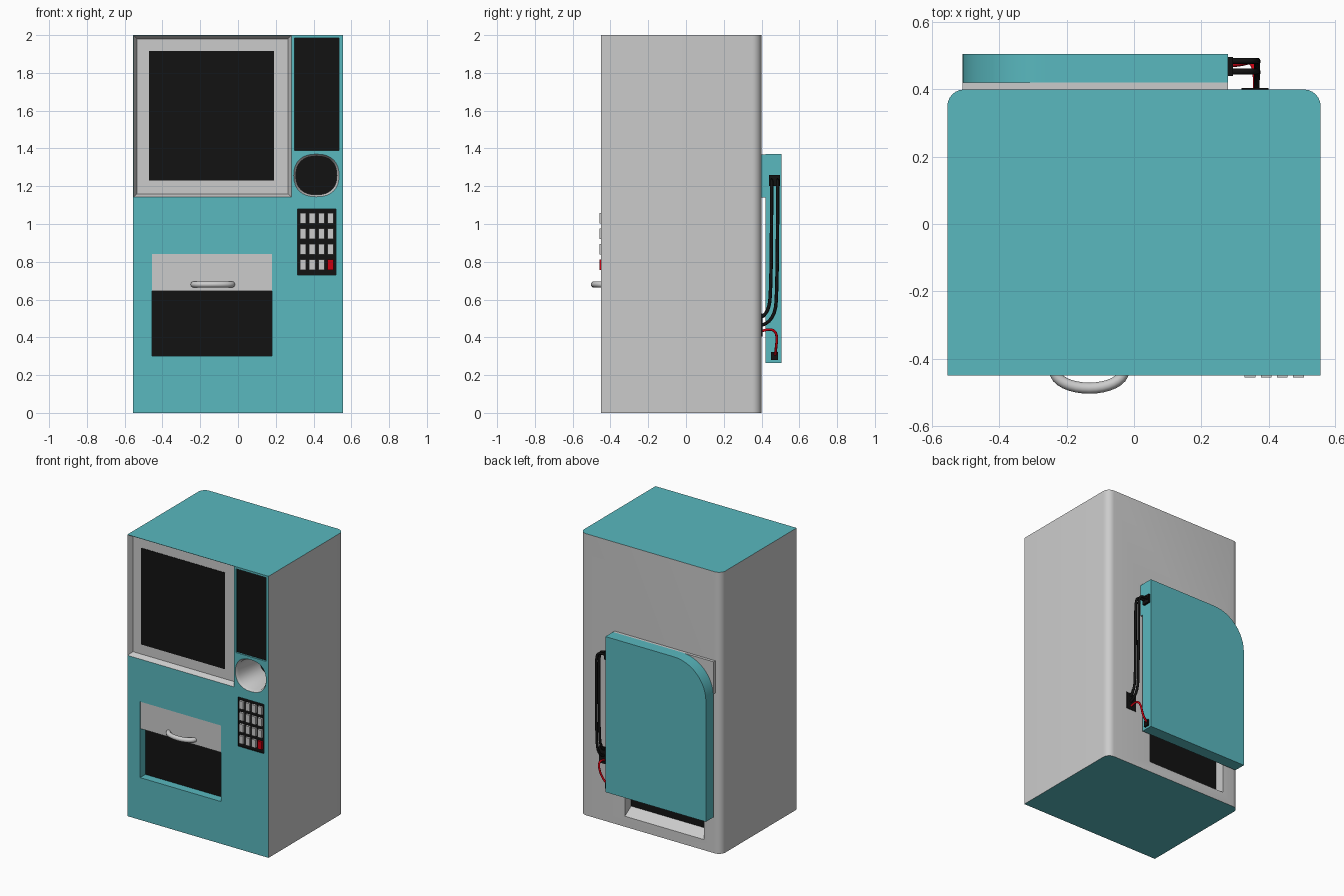
import bpy, bmesh
from math import sin, cos, pi, radians, copysign

if "Cube" in bpy.data.objects:
    bpy.data.objects.remove(bpy.data.objects["Cube"])


def material(name, rgb):
    m = bpy.data.materials.new(name)
    m.diffuse_color = (*rgb, 1)
    m.use_nodes = True
    m.node_tree.nodes["Principled BSDF"].inputs["Base Color"].default_value = m.diffuse_color
    return m


TEAL, GREY, BLACK, RED = range(4)
MATS = [material("teal", (0.10, 0.48, 0.52)), material("grey", (0.8, 0.8, 0.8)),
        material("black", (0.006, 0.006, 0.006)), material("red", (0.6, 0.0, 0.005))]


def make(name, bm):
    bmesh.ops.recalc_face_normals(bm, faces=bm.faces)
    me = bpy.data.meshes.new(name)
    bm.to_mesh(me)
    bm.free()
    for m in MATS:
        me.materials.append(m)
    ob = bpy.data.objects.new(name, me)
    bpy.context.collection.objects.link(ob)
    return ob


def loft(name, loops, side, cap):
    """Skin xz outlines placed at successive y positions; the last is the cap."""
    bm = bmesh.new()
    rings = [[bm.verts.new((x, y, z)) for x, z in pts] for y, pts in loops]
    for a, b in zip(rings, rings[1:]):
        for i in range(len(a)):
            j = (i + 1) % len(a)
            bm.faces.new((a[i], a[j], b[j], b[i])).material_index = side
    bm.faces.new(rings[0]).material_index = side
    bm.faces.new(rings[-1]).material_index = cap
    return make(name, bm)


def rect(x0, x1, z0, z1):
    return [(x0, z0), (x1, z0), (x1, z1), (x0, z1)]


def box(name, x0, x1, y0, y1, z0, z1, mat):
    return loft(name, [(y0, rect(x0, x1, z0, z1)), (y1, rect(x0, x1, z0, z1))], mat, mat)


def smooth(ob, angle=35):
    bpy.ops.object.select_all(action='DESELECT')
    ob.select_set(True)
    bpy.context.view_layer.objects.active = ob
    bpy.ops.object.shade_smooth_by_angle(angle=radians(angle))


def tube(name, pts, radius, mat, kind='NURBS'):
    cu = bpy.data.curves.new(name, 'CURVE')
    cu.dimensions = '3D'
    cu.bevel_depth, cu.bevel_resolution = radius, 3
    cu.use_fill_caps = True
    sp = cu.splines.new(kind)
    sp.points.add(len(pts) - 1)
    for p, co in zip(sp.points, pts):
        p.co = (*co, 1)
    if kind == 'NURBS':
        sp.order_u, sp.use_endpoint_u, sp.resolution_u = 3, True, 5
    cu.materials.append(MATS[mat])
    ob = bpy.data.objects.new(name, cu)
    bpy.context.collection.objects.link(ob)
    return ob


# Cabinet: box with rounded rear corners
bm = bmesh.new()
bmesh.ops.create_cube(bm, size=1)
for v in bm.verts:
    v.co = (v.co.x * 1.11, v.co.y * 0.85 - 0.025, (v.co.z + 0.5) * 2)
rear = [e for e in bm.edges if all(v.co.y > 0.3 for v in e.verts)
        and abs(e.verts[0].co.z - e.verts[1].co.z) > 1]
bmesh.ops.bevel(bm, geom=rear, offset=0.05, segments=6, profile=0.5, affect='EDGES')
bm.normal_update()
for f in bm.faces:
    f.material_index = TEAL if f.normal.y < -0.9 or abs(f.normal.z) > 0.9 else GREY
cabinet = make("cabinet", bm)


def recess(loops, side, cap):
    """Cut a pocket into the cabinet; the first outline lies on the surface."""
    y, pts = loops[0]
    out = y + copysign(0.02, y)
    cutter = loft("cutter", [(out, pts)] + loops, side, cap)
    mod = cabinet.modifiers.new("recess", 'BOOLEAN')
    mod.operation, mod.solver, mod.object = 'DIFFERENCE', 'EXACT', cutter
    bpy.context.view_layer.objects.active = cabinet
    bpy.ops.object.modifier_apply(modifier=mod.name)
    bpy.data.objects.remove(cutter)


def rounded_hole(a, b, n=32):
    out = []
    for i in range(n):
        c, s = cos(2 * pi * i / n), sin(2 * pi * i / n)
        out.append((0.415 + a * copysign(abs(c) ** 0.85, c),
                    1.257 + b * copysign(abs(s) ** 0.85, s)))
    return out


FRONT = -0.45
# Screen surround, side display, cup hole, keypad and hatch pockets
recess([(FRONT, rect(-0.553, 0.282, 1.142, 1.998)),
        (-0.415, rect(-0.535, 0.264, 1.16, 1.98))], GREY, GREY)
recess([(FRONT, rect(0.30, 0.535, 1.39, 1.985)),
        (-0.437, rect(0.30, 0.535, 1.39, 1.985))], TEAL, BLACK)
recess([(FRONT, rounded_hole(0.12, 0.113)), (-0.43, rounded_hole(0.108, 0.102)),
        (-0.2, rounded_hole(0.108, 0.102))], GREY, BLACK)
recess([(FRONT, rect(0.315, 0.52, 0.73, 1.08)),
        (-0.442, rect(0.315, 0.52, 0.73, 1.08))], BLACK, BLACK)
recess([(FRONT, rect(-0.455, 0.18, 0.30, 0.84)),
        (-0.39, rect(-0.455, 0.18, 0.30, 0.84))], TEAL, BLACK)
# Service opening in the back
recess([(0.40, rect(-0.42, 0.20, 0.075, 1.08)),
        (0.33, rect(-0.42, 0.20, 0.12, 1.08))], GREY, BLACK)
smooth(cabinet)

box("screen", -0.47, 0.19, -0.418, -0.41, 1.23, 1.915, BLACK)

# Keypad buttons
for row in range(4):
    for col in range(4):
        x, z = 0.345 + col * 0.048, 1.03 - row * 0.082
        box("key", x - 0.016, x + 0.016, -0.457, -0.44, z - 0.028, z + 0.028,
            RED if row == 3 and col == 3 else GREY)

# Hatch flap and its curved handle
box("hatch_flap", -0.455, 0.18, -0.443, -0.385, 0.645, 0.84, GREY)
arc = [(-0.133 - 0.102 * cos(pi * i / 16), -0.438 - 0.05 * sin(pi * i / 16), 0.68)
       for i in range(17)]
tube("hatch_handle", arc, 0.0165, GREY, 'POLY')

# Rear door with one rounded upper corner, and the spacer behind it
door = [(-0.51, 0.265), (0.28, 0.265), (0.28, 1.37)]
door += [(-0.26 - 0.25 * sin(pi / 2 * i / 12), 1.12 + 0.25 * cos(pi / 2 * i / 12))
         for i in range(13)]
smooth(loft("rear_door", [(0.42, door), (0.505, door)], TEAL, TEAL))
spacer = box("door_spacer", -0.51, 0.28, 0.395, 0.42, 1.14, 1.369, GREY)
for p in spacer.data.polygons:
    if p.normal.x > 0.9:
        p.material_index = TEAL

# Cable sockets and cables
box("cable_plate", 0.32, 0.40, 0.395, 0.404, 0.405, 0.525, BLACK)
box("upper_socket", 0.275, 0.295, 0.44, 0.497, 1.20, 1.26, BLACK)
box("lower_socket", 0.275, 0.293, 0.45, 0.488, 0.28, 0.322, BLACK)
for y, z in ((0.453, 0.505), (0.485, 0.462)):
    tube("black_cable", [(0.285, y, 1.23), (0.34, y, 1.235), (0.367, y, 1.20), (0.367, y, 1.0),
                         (0.367, y - 0.003, 0.70), (0.365, y - 0.012, z + 0.02),
                         (0.365, 0.395, z)], 0.009, BLACK)
tube("red_cable", [(0.36, 0.395, 0.43), (0.362, 0.445, 0.45), (0.35, 0.485, 0.42),
                   (0.32, 0.475, 0.33), (0.28, 0.472, 0.302)], 0.007, RED)
